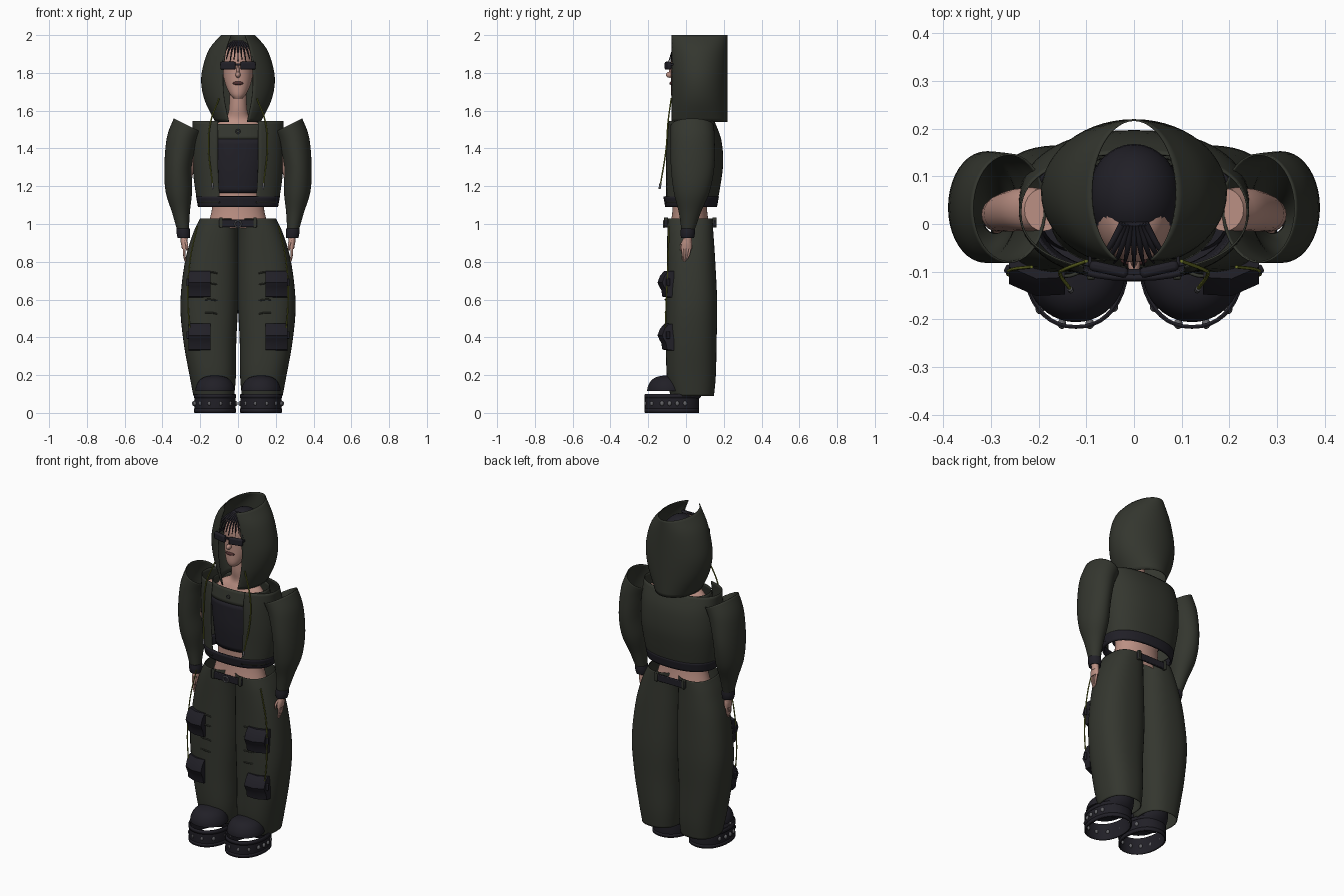
import bpy, bmesh, math
from mathutils import Vector, Matrix

if "Cube" in bpy.data.objects:
    bpy.data.objects.remove(bpy.data.objects["Cube"])


def material(name, r, g, b):
    m = bpy.data.materials.new(name)
    m.diffuse_color = (r, g, b, 1)
    m.use_nodes = True
    m.node_tree.nodes["Principled BSDF"].inputs["Base Color"].default_value = m.diffuse_color
    return m


OLIVE = material("olive", .034, .037, .028)
DARK = material("dark", .015, .014, .02)
SKIN = material("skin", .5, .28, .23)
CORD = material("cord", .15, .17, .02)
METAL = material("metal", .12, .12, .13)
LIP = material("lip", .08, .03, .03)


def finish(name, bm, mat, mirror=False, thick=0, bevel=0):
    me = bpy.data.meshes.new(name)
    bm.to_mesh(me)
    bm.free()
    me.materials.append(mat)
    me.shade_smooth()
    me.set_sharp_from_angle(angle=math.radians(40))
    ob = bpy.data.objects.new(name, me)
    bpy.context.collection.objects.link(ob)
    if bevel:
        m = ob.modifiers.new("bevel", "BEVEL")
        m.width, m.segments = bevel, 2
    if thick:
        m = ob.modifiers.new("thickness", "SOLIDIFY")
        m.thickness, m.offset = thick, -1
    if mirror:
        ob.modifiers.new("mirror", "MIRROR").use_mirror_merge = False
    return ob


def smooth_rings(rings, k):
    out = []
    for i in range(len(rings) - 1):
        a, b, c, d = (Vector(rings[max(0, min(len(rings) - 1, i + o))]) for o in (-1, 0, 1, 2))
        for s in range(k):
            t = s / k
            out.append(b + (c - a) * t / 2 + (a - 2.5 * b + 2 * c - d / 2) * t * t
                       + (1.5 * (b - c) + (d - a) / 2) * t ** 3)
    return out + [Vector(rings[-1])]


def loft(name, rings, mat, arc=(0, 360), n=40, p=2, k=4, cap=False, tilt=(), **kw):
    """Rings are (z, cx, cy, rx, ry); tilt raises each ring by slope * local x."""
    slopes = list(tilt) + [0] * (len(rings) - len(tilt))
    rows = [tuple(r) + (s,) for r, s in zip(rings, slopes)]
    if rows[0][0] > rows[-1][0]:
        rows.reverse()
    closed = arc[1] - arc[0] == 360
    bm, grid = bmesh.new(), []
    for z, cx, cy, rx, ry, s in smooth_rings(rows, k):
        row = []
        for j in range(n if closed else n + 1):
            a = math.radians(arc[0] + (arc[1] - arc[0]) * j / n)
            c, d = math.cos(a), math.sin(a)
            x = rx * math.copysign(abs(c) ** (2 / p), c)
            y = ry * math.copysign(abs(d) ** (2 / p), d)
            row.append(bm.verts.new((cx + x, cy + y, z + s * x)))
        grid.append(row)
    for lo, hi in zip(grid, grid[1:]):
        for j in range(n):
            q = (j + 1) % len(lo)
            bm.faces.new((lo[j], lo[q], hi[q], hi[j]))
    if cap:
        bm.faces.new(grid[-1])
        bm.faces.new(grid[0][::-1])
    return finish(name, bm, mat, **kw)


def ball(name, loc, size, mat, **kw):
    bm = bmesh.new()
    bmesh.ops.create_uvsphere(bm, u_segments=20, v_segments=12, radius=1,
                              matrix=Matrix.Translation(loc) @ Matrix.Diagonal((*size, 1)))
    return finish(name, bm, mat, **kw)


def box(name, loc, size, mat, rot=0, **kw):
    bm = bmesh.new()
    bmesh.ops.create_cube(bm, size=1, matrix=Matrix.Translation(loc)
                          @ Matrix.Rotation(rot, 4, 'Z') @ Matrix.Diagonal((*size, 1)))
    return finish(name, bm, mat, **kw)


def cord(name, pts, r, mat, cyclic=False, taper=1):
    cu = bpy.data.curves.new(name, "CURVE")
    cu.dimensions, cu.bevel_depth, cu.bevel_resolution, cu.resolution_u = "3D", r, 2, 8
    cu.use_fill_caps = True
    sp = cu.splines.new("BEZIER")
    sp.bezier_points.add(len(pts) - 1)
    for i, (b, q) in enumerate(zip(sp.bezier_points, pts)):
        b.co, b.handle_left_type, b.handle_right_type = q, "AUTO", "AUTO"
        b.radius = 1 + (taper - 1) * i / max(1, len(pts) - 1)
    sp.use_cyclic_u = cyclic
    cu.materials.append(mat)
    ob = bpy.data.objects.new(name, cu)
    bpy.context.collection.objects.link(ob)


# Body: torso with neck, head, ears and facial features
loft("torso", [(.98, 0, .02, .165, .105), (1.1, 0, .02, .135, .09), (1.3, 0, .02, .14, .095),
               (1.45, 0, .025, .16, .085), (1.52, 0, .03, .13, .065), (1.56, 0, .03, .065, .05),
               (1.62, 0, .02, .047, .047), (1.72, 0, .02, .047, .047)], SKIN)
loft("head", [(1.665, 0, -.045, .022, .025), (1.69, 0, -.03, .045, .05), (1.75, 0, 0, .07, .08),
              (1.82, 0, .025, .082, .105), (1.89, 0, .035, .082, .112), (1.94, 0, .045, .06, .085),
              (1.96, 0, .05, .02, .03)], SKIN, cap=True)
ball("nose", (0, -.085, 1.79), (.013, .022, .016), SKIN)
ball("nose_bridge", (0, -.075, 1.815), (.008, .016, .03), SKIN)
ball("lips", (0, -.076, 1.745), (.028, .012, .01), LIP)
# Hair cap with bangs
bm = bmesh.new()
bmesh.ops.create_uvsphere(bm, u_segments=32, v_segments=16, radius=1,
                          matrix=Matrix.Translation((0, .055, 1.85)) @ Matrix.Diagonal((.098, .113, .122, 1)))
bmesh.ops.delete(bm, geom=[v for v in bm.verts if v.co.y < -.01 and v.co.z < 1.89], context="VERTS")
finish("hair_cap", bm, DARK)
for i in range(9):
    x = (i - 4) * .02
    cord("bang", [(x * .3, .0, 1.965), (x * .75, -.06, 1.93), (x * 1.05, -.092 + abs(x) * .25, 1.86 + .012 * (i % 2))],
         .008, DARK, taper=.25)
# Glasses
box("lens", (.053, -.095, 1.838), (.082, .022, .042), DARK, rot=.22, mirror=True, bevel=.008)
box("bridge", (0, -.1, 1.845), (.04, .012, .01), DARK)
box("temple", (.092, -.04, 1.845), (.006, .1, .012), DARK, mirror=True)

# Hood, open at the face and at the crown
loft("hood", [(2, 0, .065, .09, .155), (1.93, 0, .065, .15, .155), (1.84, 0, .065, .184, .155),
              (1.75, 0, .065, .195, .155), (1.65, 0, .065, .175, .155), (1.54, 0, .065, .12, .155)],
     OLIVE, arc=(-66, 246), n=48, thick=.004)

# Top with yoke
loft("cropped_top", [(1.45, 0, .025, .175, .115), (1.3, 0, .025, .155, .12), (1.165, 0, .025, .14, .11)],
     DARK, p=2.4, thick=.004)
loft("top_yoke", [(1.53, 0, .03, .17, .105), (1.45, 0, .025, .177, .117)], OLIVE, p=2.4, thick=.004)
cord("choker_ring", [(math.cos(a) * .01, -.097, 1.49 + math.sin(a) * .01) for a in (0, 1.57, 3.14, 4.71)],
     .003, METAL, cyclic=True)

# Jacket body, hem, sleeves, cuffs
loft("jacket_body", [(1.545, 0, .025, .24, .125), (1.45, 0, .036, .242, .15), (1.33, 0, .04, .242, .157),
                     (1.22, 0, .035, .232, .15), (1.11, 0, .025, .215, .14)],
     OLIVE, arc=(-67, 247), n=56, p=2.3, thick=.004)
loft("jacket_hem", [(1.145, 0, .027, .222, .147), (1.09, 0, .027, .212, .137)], DARK, p=2.3, thick=.012)
loft("sleeve", [(1.52, .262, .033, .078, .115), (1.44, .295, .035, .082, .117), (1.3, .315, .035, .075, .115),
                (1.17, .313, .03, .07, .095), (1.06, .302, .02, .047, .058), (.96, .29, .01, .03, .033)],
     OLIVE, tilt=(.5, .2), k=6, mirror=True, thick=.004)
loft("cuff", [(.975, .29, .01, .035, .037), (.95, .289, .009, .036, .038), (.925, .287, .008, .032, .034)],
     DARK, mirror=True, thick=.005)
# Arms and hands
loft("arm", [(1.48, .19, .03, .04, .045), (1.4, .24, .03, .042, .045), (1.2, .285, .02, .035, .036),
             (.9, .285, .008, .018, .022)], SKIN, n=20, mirror=True, cap=True)
loft("palm", [(.93, .285, .008, .017, .02), (.9, .284, .005, .018, .028), (.868, .283, .002, .014, .029)],
     SKIN, n=20, mirror=True, cap=True)
for s in (-1, 1):
    for i in range(4):
        y = -.018 + i * .013
        cord("finger", [(s * .284, y, .875), (s * .285, y * .8 - .002, .84), (s * .279, y * .5 - .006, .802 + .006 * abs(i - 1))],
             .0075, SKIN, taper=.6)
    cord("thumb", [(s * .279, -.012, .91), (s * .27, -.026, .885), (s * .27, -.026, .86)], .008, SKIN, taper=.6)

# Baggy trouser legs
loft("trouser_leg", [(1.03, .1, .022, .1, .118), (.95, .119, .023, .119, .122), (.8, .139, .027, .142, .128),
                     (.58, .152, .03, .153, .135), (.38, .149, .028, .14, .134), (.2, .134, .028, .123, .13),
                     (.09, .128, .033, .108, .115)], OLIVE, p=2.4, mirror=True, thick=.004, k=6)
# Belt pieces, buckle, belt loops
for name, y in (("front_belt", -.106), ("back_belt", .15)):
    box(name, (0, y, 1.003), (.2, .014, .04), DARK, bevel=.004)
    box(name + "_loop", (.09, y, 1.008), (.018, .022, .055), OLIVE, mirror=True, bevel=.004)
cord("buckle", [(math.cos(a) * .017, -.117, 1.0 + math.sin(a) * .017) for a in (0, 1.57, 3.14, 4.71)],
     .004, METAL, cyclic=True)

# Cargo pockets: side profile swept across the thigh, with straps and folds
for z0 in (.68, .4):
    prof = [(-.085, .07), (-.112, .072), (-.135, .045), (-.148, .01), (-.138, -.012),
            (-.128, -.03), (-.122, -.065), (-.085, -.07)]
    bm = bmesh.new()
    ends = [[bm.verts.new((x, y + dy, z0 + z)) for y, z in prof] for x, dy in ((.145, 0), (.205, -.003), (.262, .022))]
    for a, b in zip(ends, ends[1:]):
        for i in range(8):
            j = (i + 1) % 8
            bm.faces.new((a[i], a[j], b[j], b[i]))
    bm.faces.new(ends[0][::-1])
    bm.faces.new(ends[-1])
    bmesh.ops.recalc_face_normals(bm, faces=bm.faces)
    finish("cargo_pocket", bm, DARK, mirror=True)
    box("pocket_strap", (.255, -.1, z0 + .012), (.035, .018, .04), DARK, rot=.5, mirror=True, bevel=.004)
for s in (-1, 1):
    for z in (.745, .685, .6, .53):
        cord("trouser_fold", [(s * .11, -.1, z - .006), (s * .14, -.109, z), (s * .175, -.104, z)], .004, OLIVE)
    # Drawstrings of hood and trousers, with metal tips
    cord("hood_cord", [(s * .1, -.078, 1.665), (s * .145, -.095, 1.54), (s * .155, -.105, 1.4),
                       (s * .135, -.135, 1.21)], .004, CORD)
    cord("cord_tip", [(s * .135, -.135, 1.215), (s * .132, -.14, 1.185)], .006, METAL)
    cord("trouser_cord", [(s * .215, -.09, .99), (s * .255, -.095, .8), (s * .265, -.105, .58), (s * .25, -.11, .4)],
         .0035, CORD)

# Boots: toe cap over an open platform rim with bands and studs
loft("toe_cap", [(.115, .122, -.1, .104, .106), (.14, .122, -.1, .1, .102), (.17, .122, -.1, .084, .085),
                 (.19, .122, -.1, .055, .056), (.199, .122, -.1, .01, .01)], DARK, cap=True, mirror=True)
loft("boot_rim", [(0, .122, -.075, .108, .143), (.05, .122, -.075, .11, .144), (.1, .122, -.075, .108, .143)],
     DARK, p=2.2, mirror=True, thick=.006)
for z in (.012, .088):
    loft("rim_band", [(z - .01, .122, -.075, .112, .145), (z + .01, .122, -.075, .112, .145)],
         DARK, p=2.2, k=1, mirror=True, thick=.006)
for a in (-75, -48, -22, -5, 12, 30, 150, 190, 225, 255):
    c, d = math.cos(math.radians(a)), math.sin(math.radians(a))
    ball("rim_stud", (.122 + .113 * c, -.075 + .139 * d, .05), (.009, .011, .013), METAL, mirror=True)
# Boot heel and ankle inside the trouser hem
loft("boot_heel", [(.07, .122, .0, .08, .065), (.12, .122, .015, .085, .08), (.24, .122, .02, .075, .075)],
     DARK, mirror=True, cap=True)
